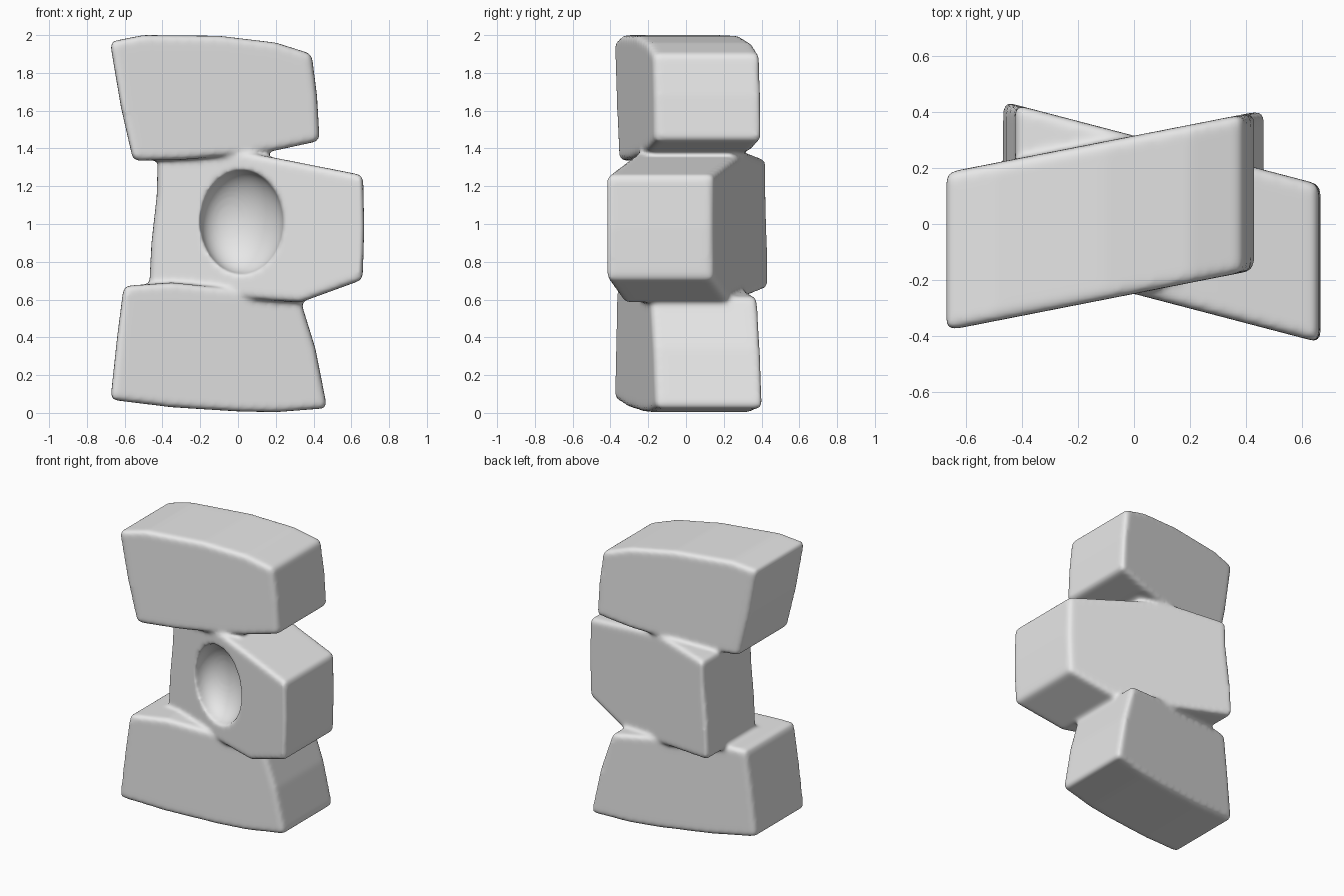
import bpy
import bmesh
from mathutils import Matrix

if "Cube" in bpy.data.objects:
    bpy.data.objects.remove(bpy.data.objects["Cube"])

stone_grey = bpy.data.materials.new("stone_grey")
stone_grey.diffuse_color = (0.8, 0.8, 0.8, 1.0)
stone_grey.use_nodes = True
stone_grey.node_tree.nodes["Principled BSDF"].inputs["Base Color"].default_value = stone_grey.diffuse_color

HALF_DEPTH = 0.283
MID_Y = 0.033


def shear(slope):
    """Slant y along x, keeping the end faces square to x."""
    m = Matrix.Identity(4)
    m[1][0] = slope
    m[1][3] = MID_Y
    return m


def to_object(bm, name):
    bmesh.ops.recalc_face_normals(bm, faces=bm.faces)
    mesh = bpy.data.meshes.new(name)
    bm.to_mesh(mesh)
    bm.free()
    mesh.materials.append(stone_grey)
    obj = bpy.data.objects.new(name, mesh)
    bpy.context.collection.objects.link(obj)
    return obj


def block(name, profile, slope):
    """Extrude an x-z profile through the depth, slant it and round its corners."""
    bm = bmesh.new()
    face = bm.faces.new([bm.verts.new((x, -HALF_DEPTH, z)) for x, z in profile])
    ext = bmesh.ops.extrude_face_region(bm, geom=[face])
    verts = [v for v in ext["geom"] if isinstance(v, bmesh.types.BMVert)]
    bmesh.ops.translate(bm, verts=verts, vec=(0, 2 * HALF_DEPTH, 0))
    bm.transform(shear(slope))
    bmesh.ops.recalc_face_normals(bm, faces=bm.faces)
    edges = [e for e in bm.edges if e.calc_face_angle(0) > 0.5]
    bmesh.ops.bevel(bm, geom=edges, offset=0.028, segments=3, profile=0.5,
                    affect='EDGES', clamp_overlap=True)
    return to_object(bm, name)


# Three stacked blocks, the middle one slanted the other way
lower = block("lower_block", [
    (-0.675, 0.07), (-0.35, 0.03), (0.0, 0.008), (0.2, 0.004), (0.472, 0.025),
    (0.41, 0.34), (0.325, 0.615), (-0.05, 0.66), (-0.35, 0.69), (-0.605, 0.672),
    (-0.64, 0.4)], 0.196)
stack = block("stacked_blocks", [
    (-0.47, 0.66), (0.1, 0.6), (0.33, 0.585), (0.66, 0.705), (0.668, 0.98),
    (0.662, 1.258), (0.3, 1.33), (0.0, 1.388), (-0.425, 1.345), (-0.43, 1.15),
    (-0.458, 0.9)], -0.262)
upper = block("upper_block", [
    (-0.555, 1.335), (-0.3, 1.34), (0.0, 1.365), (0.2, 1.39), (0.432, 1.44),
    (0.418, 1.68), (0.39, 1.9), (0.2, 1.96), (-0.1, 1.996), (-0.5, 2.0),
    (-0.678, 1.965), (-0.62, 1.62)], 0.196)

# Oval dish in the front of the middle block
bm = bmesh.new()
bmesh.ops.create_uvsphere(bm, u_segments=48, v_segments=32, radius=1.0)
bm.transform(shear(-0.262) @ Matrix.Translation((0.02, -HALF_DEPTH, 1.01))
             @ Matrix.Diagonal((0.22, 0.18, 0.275, 1.0)))
dish = to_object(bm, "dish_cutter")

# Join the blocks, carve the dish, then soften all the seams
for part, operation in ((lower, 'UNION'), (upper, 'UNION'), (dish, 'DIFFERENCE')):
    part.hide_render = True
    cut = stack.modifiers.new(part.name, 'BOOLEAN')
    cut.operation = operation
    cut.solver = 'EXACT'
    cut.object = part
remesh = stack.modifiers.new("remesh", 'REMESH')
remesh.mode = 'VOXEL'
remesh.voxel_size = 0.013
remesh.use_smooth_shade = True
soften = stack.modifiers.new("soften", 'SMOOTH')
soften.factor = 0.5
soften.iterations = 8

bpy.context.view_layer.objects.active = stack
stack.select_set(True)
for name in [m.name for m in stack.modifiers]:
    bpy.ops.object.modifier_apply(modifier=name)
for part in (lower, upper, dish):
    bpy.data.objects.remove(part)
